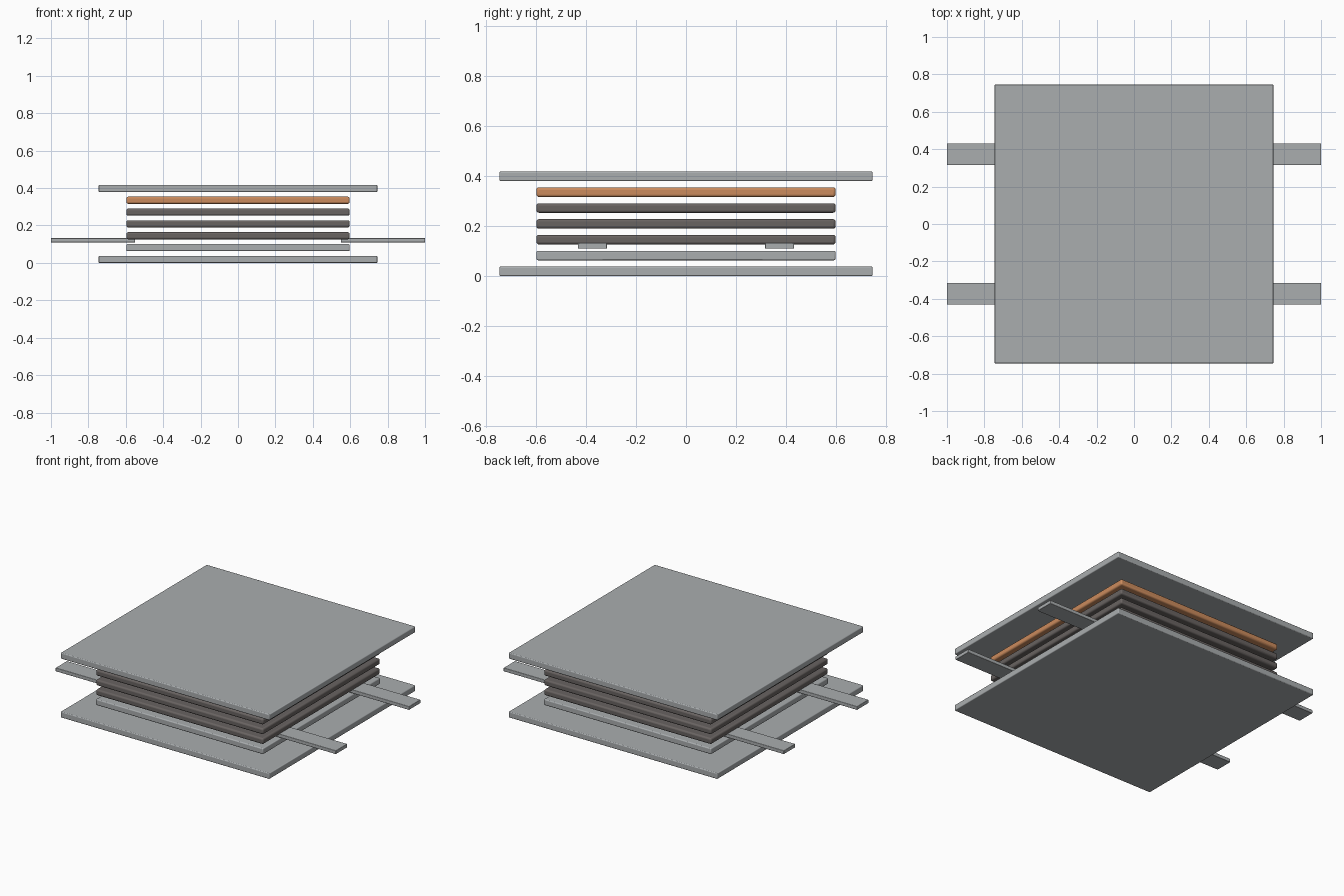
import bpy

cube = bpy.data.objects.get("Cube")
if cube:
    bpy.data.objects.remove(cube, do_unlink=True)


def material(name, color):
    m = bpy.data.materials.new(name)
    m.use_nodes = True
    m.diffuse_color = (*color, 1)
    m.node_tree.nodes["Principled BSDF"].inputs["Base Color"].default_value = (*color, 1)
    return m


steel = material("steel grey", (0.40, 0.42, 0.43))
dark = material("dark grey", (0.14, 0.125, 0.12))
copper = material("copper", (0.60, 0.26, 0.11))


def slab(name, center, size, mat, radius):
    """Box with rounded edges."""
    bpy.ops.mesh.primitive_cube_add(size=1, location=center)
    obj = bpy.context.object
    obj.name = name
    obj.scale = size
    bpy.ops.object.transform_apply(location=False, rotation=False, scale=True)
    bevel = obj.modifiers.new("rounded edges", "BEVEL")
    bevel.width = radius
    bevel.segments = 3
    obj.data.materials.append(mat)
    bpy.ops.object.shade_smooth_by_angle()
    return obj


# Evenly spaced stack of square plates, from the bottom up
PITCH, THICK = 0.0632, 0.038
WIDE, NARROW = 1.49, 1.194
stack = [
    ("bottom_plate", WIDE, steel, 0.005),
    ("lower_plate", NARROW, steel, 0.006),
    ("lower_dark_layer", NARROW, dark, 0.01),
    ("middle_dark_layer", NARROW, dark, 0.01),
    ("upper_dark_layer", NARROW, dark, 0.01),
    ("copper_layer", NARROW, copper, 0.01),
    ("top_plate", WIDE, steel, 0.005),
]
for i, (name, width, mat, radius) in enumerate(stack):
    slab(name, (0, 0, i * PITCH + THICK / 2), (width, width, THICK), mat, radius)

# Four flat terminal tabs sticking out of the sides
for sx, side in ((1, "left"), (-1, "right")):
    for sy, end in ((-1, "front"), (1, "back")):
        slab(f"{end}_{side}_tab", (sx * 0.775, sy * 0.373, 0.121),
             (0.45, 0.116, 0.023), steel, 0.003)
